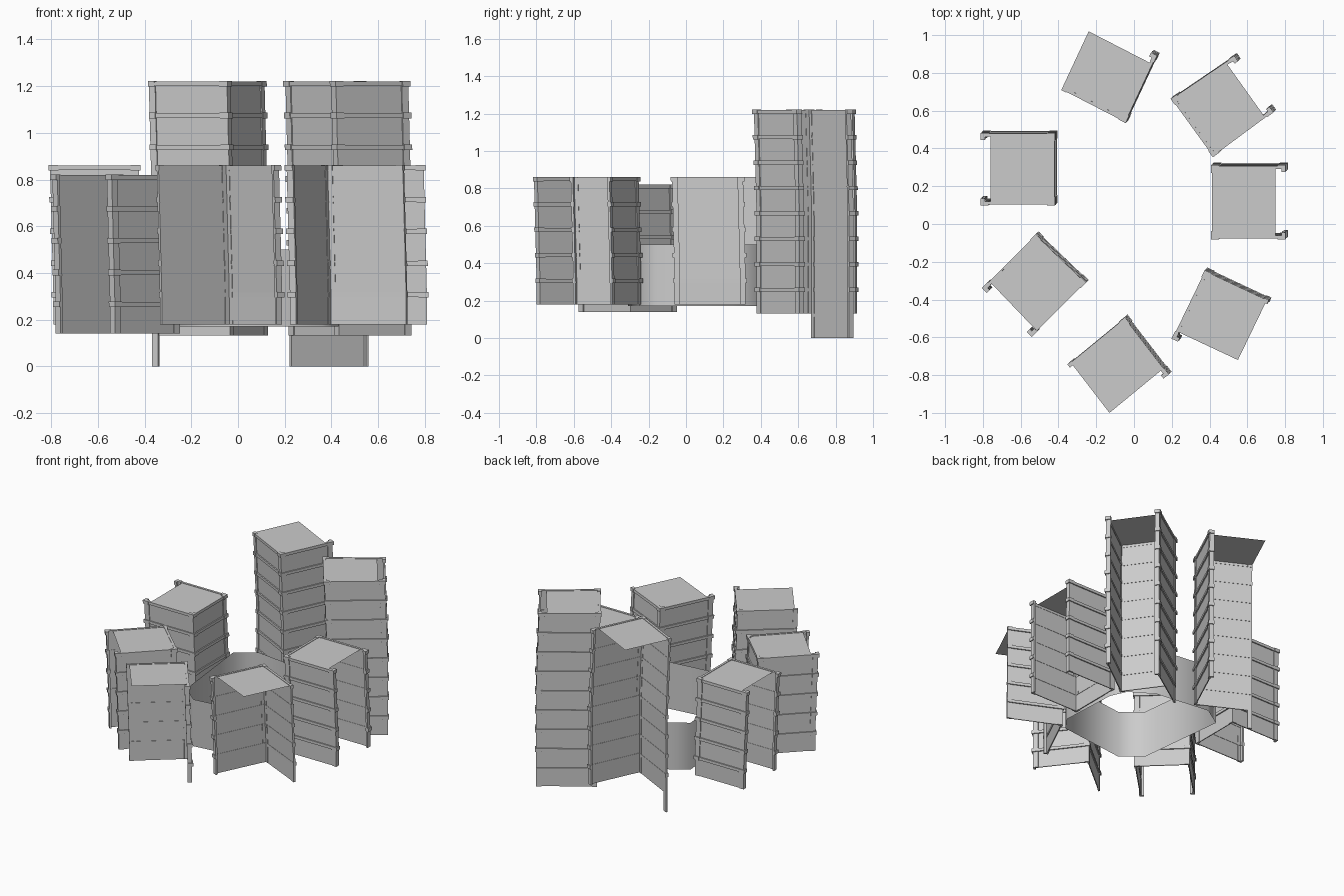
import bpy, bmesh
from mathutils import Vector as V

if "Cube" in bpy.data.objects:
    bpy.data.objects.remove(bpy.data.objects["Cube"])

grey = bpy.data.materials.new("concrete grey")
grey.use_nodes = True
grey.diffuse_color = (0.6, 0.6, 0.6, 1)
grey.node_tree.nodes["Principled BSDF"].inputs["Base Color"].default_value = (0.6, 0.6, 0.6, 1)

FLOOR = 0.136


def make_object(name, bm, smooth=False):
    bmesh.ops.recalc_face_normals(bm, faces=bm.faces)
    mesh = bpy.data.meshes.new(name)
    bm.to_mesh(mesh)
    bm.free()
    mesh.materials.append(grey)
    for f in mesh.polygons:
        f.use_smooth = smooth
    obj = bpy.data.objects.new(name, mesh)
    bpy.context.collection.objects.link(obj)


def offset(path, centre, dist):
    """Mitred offset of an open 2D path, positive away from the centre."""
    normals = []
    for a, b in zip(path, path[1:]):
        d = (b - a).normalized()
        n = V((d.y, -d.x))
        normals.append(n if n.dot((a + b) / 2 - centre) > 0 else -n)
    out = []
    for i, p in enumerate(path):
        n1, n2 = normals[max(i - 1, 0)], normals[min(i, len(normals) - 1)]
        out.append(p + (n1 + n2) * dist / max(1 + n1.dot(n2), 0.3))
    return out


def strip(bm, path, centre, z0, z1, outer, inner, sway):
    """Closed slab that follows a path, between two heights."""
    o, i = offset(path, centre, outer), offset(path, centre, -inner)
    rings = []
    for k in range(len(path)):
        ring = []
        for p, z in ((o[k], z0), (o[k], z1), (i[k], z1), (i[k], z0)):
            s = sway(z)
            ring.append(bm.verts.new((p.x + s.x, p.y + s.y, z)))
        rings.append(ring)
    for a, b in zip(rings, rings[1:]):
        for j in range(4):
            bm.faces.new((a[j], a[j - 1], b[j - 1], b[j]))
    bm.faces.new(rings[0])
    bm.faces.new(rings[-1][::-1])


def tower(name, corners, top, floors, ext, footing=None):
    pts = [V(c) for c in corners]
    last = pts[3] if len(pts) == 4 else pts[0] + pts[2] - pts[1]
    roof_pts = pts[:3] + [last]
    centre = sum(roof_pts, V((0, 0))) / 4
    bottom = top - floors * FLOOR

    def sway(z):
        return V((0.014, 0.014)) * min(1, max(0, (top - z) / 0.55))

    # walls run past the roof at their free ends
    path = pts[:]
    path[0] = pts[0] + (pts[0] - pts[1]).normalized() * ext[0]
    path[-1] = pts[-1] + (pts[-1] - pts[-2]).normalized() * ext[1]

    # corner and end posts, with a short return at each long free end
    posts = []
    for i, p in enumerate(path):
        near = [p + (path[j] - p).normalized() * 0.03
                for j in (i - 1, i + 1) if 0 <= j < len(path)]
        if len(near) == 2:
            posts.append([near[0], p, near[1]])
        elif ext[0 if i == 0 else 1] > 0.025:
            d = (near[0] - p).normalized()
            n = V((-d.y, d.x))
            n = n if n.dot(centre - p) > 0 else -n
            posts.append([near[0], p, p + n * 0.025])
        else:
            posts.append([near[0], p])

    walls, bands, columns = bmesh.new(), bmesh.new(), bmesh.new()
    for f in range(floors):
        z0 = bottom + f * FLOOR
        z1 = z0 + FLOOR
        strip(walls, path, centre, z0, z1, 0, 0.006, sway)
        strip(bands, path, centre, z1 - 0.02, z1, 0.008, 0.008, sway)
        for post in posts:
            strip(columns, post, centre, z0, z1 - 0.02, 0.005, 0.008, sway)
            strip(columns, post, centre, z1 - 0.022, z1 + 0.002, 0.012, 0.01, sway)

    # parts that reach down to the ground
    if footing == "wall":
        strip(walls, path[:2], centre, 0, bottom, 0, 0.006, sway)
        strip(bands, path[:2], centre, bottom - 0.02, bottom, 0.008, 0.008, sway)
        for p in (posts[0], posts[1][:2]):
            strip(columns, p, centre, 0, bottom, 0.005, 0.008, sway)
    elif footing == "post":
        strip(columns, posts[-1], centre, 0, bottom, 0.005, 0.008, sway)

    make_object(name + "_walls", walls)
    make_object(name + "_floor_bands", bands)
    make_object(name + "_posts", columns)
    roof = bmesh.new()
    roof.faces.new([roof.verts.new((p.x, p.y, top - 0.003)) for p in roof_pts])
    bmesh.ops.recalc_face_normals(roof, faces=roof.faces)
    if roof.faces[:][0].normal.z < 0:
        bmesh.ops.reverse_faces(roof, faces=roof.faces)
    make_object(name + "_roof", roof)


# seven open-backed towers around the court
tower("west_tower", [(-.76, .47), (-.43, .47), (-.43, .11), (-.76, .11)], .86, 5, (.04, .04))
tower("north_tower", [(.09, .85), (-.05, .55), (-.38, .72)], 1.22, 8, (.04, 0), "post")
tower("north_east_tower", [(.49, .85), (.21, .66), (.42, .37), (.69, .57)], 1.22, 8, (.045, .04), "wall")
tower("east_tower", [(.75, .3), (.42, .3), (.42, -.07), (.75, -.07)], .86, 5, (.04, .04))
tower("south_east_tower", [(.23, -.57), (.38, -.26), (.7, -.41)], .86, 5, (.035, .01))
tower("south_tower", [(.15, -.77), (-.05, -.51), (-.33, -.74)], .86, 5, (.03, .02))
tower("south_west_tower", [(-.76, -.31), (-.52, -.07), (-.27, -.31), (-.52, -.56)], .82, 5, (.04, .03))

# single-sheet wall around the court
court = [(-.33, .42), (-.19, .51), (.2, .46), (.36, .36), (.41, .25),
         (.43, -.15), (.36, -.25), (-.13, -.31), (-.26, -.2)]
bm = bmesh.new()
low = [bm.verts.new((x, y, .17)) for x, y in court]
high = [bm.verts.new((x, y, .5)) for x, y in court]
for i in range(len(court)):
    bm.faces.new((low[i - 1], low[i], high[i], high[i - 1]))
make_object("court_wall", bm, smooth=True)
